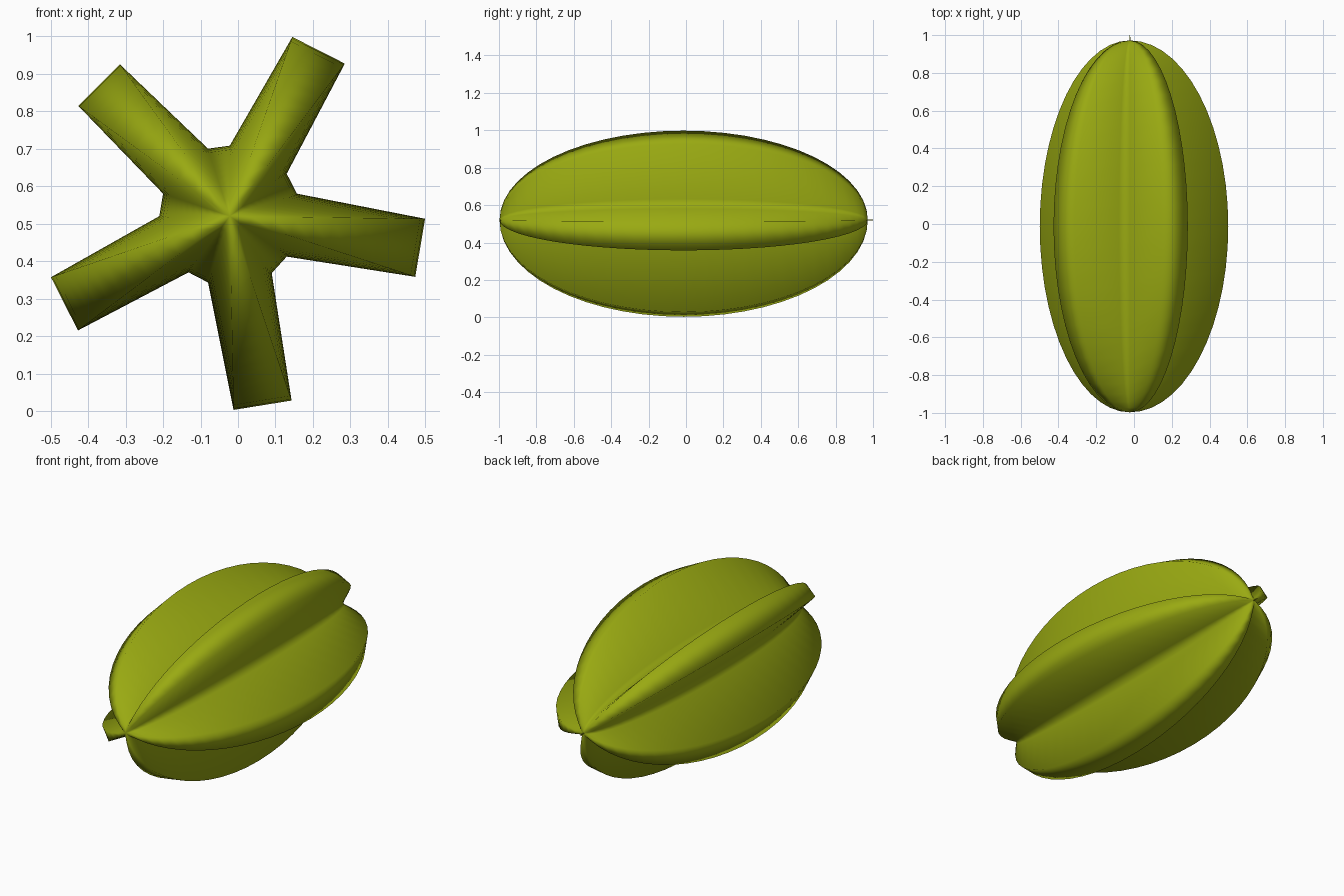
import bpy, bmesh, math

if "Cube" in bpy.data.objects:
    bpy.data.objects.remove(bpy.data.objects["Cube"])

CX, CZ = -0.022, 0.52      # fruit axis
Y0, Y1 = -0.997, 0.972     # fruit ends
RINGS = 28

skin = bpy.data.materials.new("olive green")
skin.diffuse_color = (0.32, 0.40, 0.006, 1)
skin.use_nodes = True
skin.node_tree.nodes["Principled BSDF"].inputs["Base Color"].default_value = skin.diffuse_color

# star-shaped cross-section (x, z), clockwise
outline = [(0.145, 0.998), (0.285, 0.927), (0.13, 0.633), (0.157, 0.58),
           (0.499, 0.513), (0.473, 0.358), (0.13, 0.412), (0.09, 0.368),
           (0.143, 0.028), (-0.012, 0.003), (-0.08, 0.343), (-0.132, 0.37),
           (-0.427, 0.215), (-0.499, 0.357), (-0.21, 0.52), (-0.2, 0.58),
           (-0.426, 0.814), (-0.315, 0.925), (-0.08, 0.7), (-0.022, 0.708)]


def finish(bm, name):
    bmesh.ops.recalc_face_normals(bm, faces=bm.faces)
    me = bpy.data.meshes.new(name)
    bm.to_mesh(me)
    bm.free()
    me.materials.append(skin)
    ob = bpy.data.objects.new(name, me)
    bpy.context.collection.objects.link(ob)
    me.shade_smooth()
    return ob


# ribbed fruit body: star section scaled along an ellipse
bm = bmesh.new()
mid, half = (Y0 + Y1) / 2, (Y1 - Y0) / 2
rings = []
for i in range(1, RINGS):
    a = math.pi * i / RINGS
    s, y = math.sin(a), mid - half * math.cos(a)
    rings.append([bm.verts.new((CX + (x - CX) * s, y, CZ + (z - CZ) * s))
                  for x, z in outline])
front = bm.verts.new((CX, Y0, CZ))
back = bm.verts.new((CX, Y1, CZ))
n = len(outline)
for k in range(n):
    j = (k + 1) % n
    bm.faces.new((front, rings[0][k], rings[0][j]))
    bm.faces.new((back, rings[-1][j], rings[-1][k]))
    for a, b in zip(rings, rings[1:]):
        bm.faces.new((a[k], b[k], b[j], a[j]))
finish(bm, "fruit_body")

# tiny stem point at the back
bm = bmesh.new()
bmesh.ops.create_cone(bm, cap_ends=True, segments=6, radius1=0.004,
                      radius2=0.002, depth=0.04)
stem = finish(bm, "stem_point")
stem.rotation_euler = (-math.pi / 2, 0, 0)
stem.location = (CX, 0.98, CZ)
